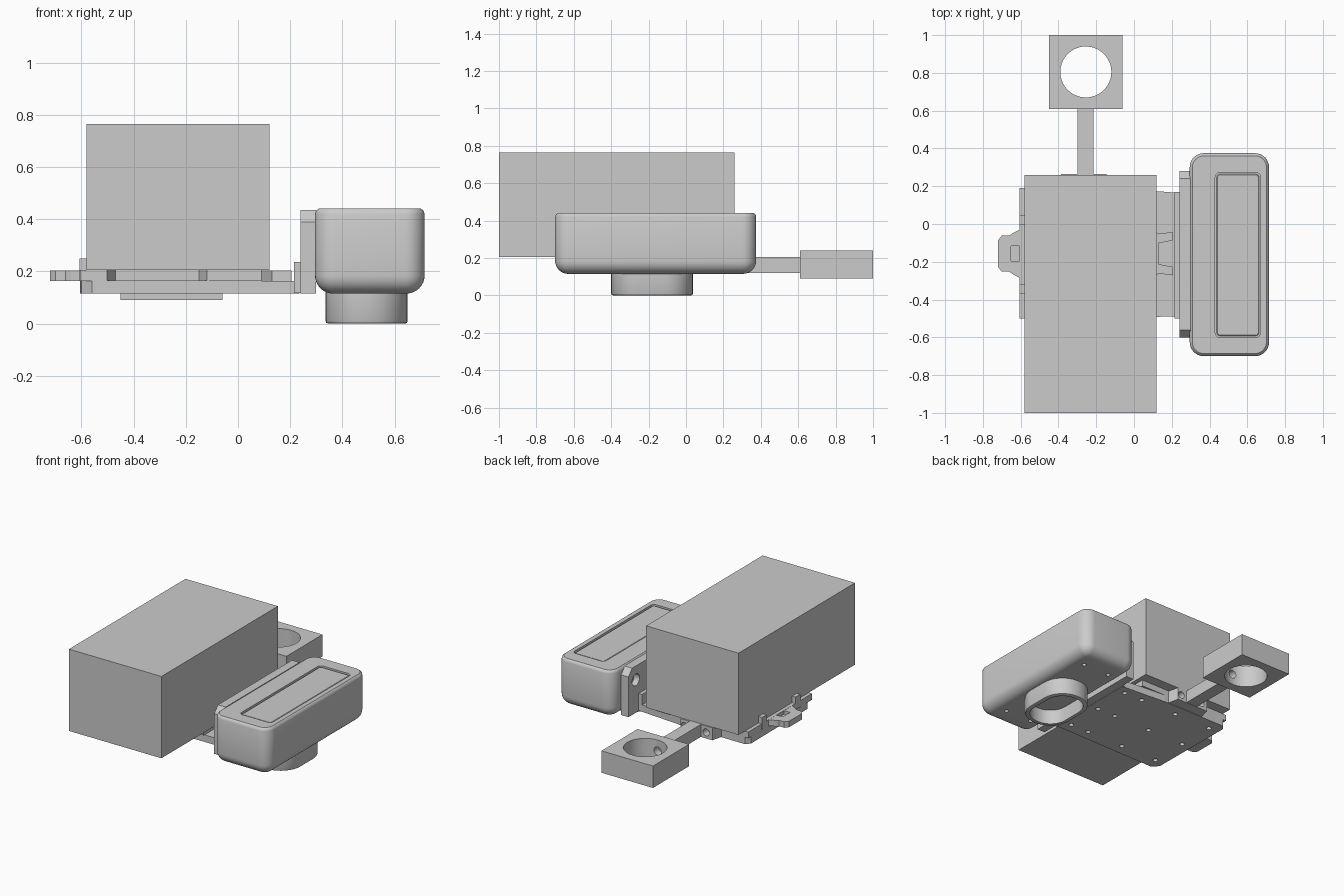
import bpy, bmesh, math
from mathutils import Matrix

old = bpy.data.objects.get("Cube")
if old:
    bpy.data.objects.remove(old, do_unlink=True)

grey = bpy.data.materials.new("plain_grey")
grey.use_nodes = True
COLOUR = (0.6, 0.6, 0.6, 1)
grey.diffuse_color = COLOUR
grey.node_tree.nodes["Principled BSDF"].inputs["Base Color"].default_value = COLOUR


def finish(name, bm):
    bmesh.ops.recalc_face_normals(bm, faces=bm.faces[:])
    mesh = bpy.data.meshes.new(name)
    bm.to_mesh(mesh)
    bm.free()
    mesh.materials.append(grey)
    ob = bpy.data.objects.new(name, mesh)
    bpy.context.collection.objects.link(ob)
    return ob


def box(name, x, y, z):
    """Box from (low, high) pairs on each axis."""
    bm = bmesh.new()
    bmesh.ops.create_cube(bm, size=1)
    for v in bm.verts:
        v.co = [a + (b - a) * (c + 0.5) for (a, b), c in zip((x, y, z), v.co)]
    return finish(name, bm)


def prism(name, outline, z):
    """Outline in x, y raised between two heights."""
    bm = bmesh.new()
    face = bm.faces.new([bm.verts.new((px, py, z[0])) for px, py in outline])
    top = bmesh.ops.extrude_face_region(bm, geom=[face])["geom"]
    for v in top:
        if isinstance(v, bmesh.types.BMVert):
            v.co.z = z[1]
    return finish(name, bm)


def rounded_outline(x, y, r, inset=0, steps=8):
    x0, x1, y0, y1 = x[0] + inset, x[1] - inset, y[0] + inset, y[1] - inset
    r = max(r - inset, 0.008)
    pts = []
    for i, (cx, cy) in enumerate([(x1 - r, y1 - r), (x0 + r, y1 - r), (x0 + r, y0 + r), (x1 - r, y0 + r)]):
        for k in range(steps + 1):
            a = math.pi / 2 * (i + k / steps)
            pts.append((cx + r * math.cos(a), cy + r * math.sin(a)))
    return pts


def loft(name, x, y, r, profile):
    """Rounded rectangle swept through (height, inset) steps."""
    bm = bmesh.new()
    rings = [[bm.verts.new((px, py, z)) for px, py in rounded_outline(x, y, r, inset)]
             for z, inset in profile]
    for a, b in zip(rings, rings[1:]):
        for i in range(len(a)):
            j = (i + 1) % len(a)
            bm.faces.new((a[i], a[j], b[j], b[i]))
    bm.faces.new(rings[0])
    bm.faces.new(rings[-1])
    return finish(name, bm)


def rod(name, centre, r, depth, axis="Z", sides=24):
    bm = bmesh.new()
    turn = {"X": Matrix.Rotation(math.pi / 2, 4, "Y"),
            "Y": Matrix.Rotation(math.pi / 2, 4, "X"), "Z": Matrix()}[axis]
    bmesh.ops.create_cone(bm, cap_ends=True, segments=sides, radius1=r, radius2=r,
                          depth=depth, matrix=Matrix.Translation(centre) @ turn)
    return finish(name, bm)


def cut(ob, *cutters):
    """Carve each cutter out of the part."""
    bpy.context.view_layer.objects.active = ob
    for c in cutters:
        c.hide_render = True
        mod = ob.modifiers.new("cut", "BOOLEAN")
        mod.operation, mod.solver, mod.object = "DIFFERENCE", "EXACT", c
        bpy.ops.object.modifier_apply(modifier=mod.name)
        bpy.data.objects.remove(c, do_unlink=True)


def smooth(ob):
    bpy.ops.object.select_all(action="DESELECT")
    ob.select_set(True)
    bpy.context.view_layer.objects.active = ob
    bpy.ops.object.shade_smooth_by_angle(angle=math.radians(35))


# Large block on top of the plate
box("main_block", (-0.58, 0.12), (-1, 0.26), (0.205, 0.765))

# Mounting plate with screw holes underneath
plate = prism("mounting_plate", [(-0.6, -0.46), (-0.56, -0.5), (0.22, -0.49), (0.235, -0.47),
                                 (0.235, 0.165), (-0.1, 0.19), (-0.58, 0.19), (-0.605, 0.16)],
              (0.115, 0.163))
cut(plate, *[rod("screw_hole", (px, py, 0.115), 0.016, 0.05, sides=16)
             for px in (-0.53, -0.25, 0.03, 0.17) for py in (-0.42, -0.155, 0.11)])

# Raised tray, with a sloping notch in the front edge
tray = box("plate_tray", (-0.605, 0.09), (-0.5, 0.19), (0.163, 0.205))
cut(tray, prism("front_notch", [(-0.51, -0.52), (-0.11, -0.52), (-0.15, -0.42), (-0.47, -0.42)],
                (0.165, 0.22)))
for i, y in enumerate((0.02, -0.345)):
    box(f"edge_clip_{i + 1}", (-0.607, -0.58), (y - 0.025, y + 0.025), (0.163, 0.25))

# Side hooks
MID = -0.157
half = [(-0.59, 0.135), (-0.64, 0.11), (-0.66, 0.095), (-0.7, 0.095), (-0.72, 0.07)]
hook = prism("right_hook", [(x, MID + y) for x, y in half] + [(x, MID - y) for x, y in reversed(half)],
             (0.163, 0.204))
cut(hook, box("hook_slot", (-0.65, -0.55), (MID - 0.04, MID + 0.04), (0.18, 0.22)))
half = [(0.08, 0.14), (0.13, 0.105), (0.205, 0.115), (0.205, 0.07), (0.13, 0.055)]
prism("left_hook", [(x, MID + y) for x, y in half] + [(x, MID - y) for x, y in reversed(half)],
      (0.16, 0.203))

# Rear socket and arm
CX = -0.255
socket = prism("rear_socket", [(CX - 0.15, 0.18), (CX + 0.13, 0.18), (CX + 0.11, 0.265), (CX - 0.13, 0.265)],
               (0.118, 0.203))
cut(socket, *[rod("socket_hole", (CX + s * 0.083, 0.26, 0.16), 0.024, 0.09, "Y") for s in (-1, 1)])
box("rear_arm", (CX - 0.045, CX + 0.04), (0.25, 0.62), (0.12, 0.205))

# Rear ring block with a through hole and a small cross bore
ring = box("ring_block", (-0.45, -0.06), (0.61, 1), (0.09, 0.24))
cut(ring, rod("ring_hole", (CX, 0.805, 0.165), 0.135, 0.4, sides=64),
    rod("cross_bore", (CX, 0.66, 0.165), 0.028, 0.08, "Y"))
smooth(ring)

# Bracket between the plate and the pod
bracket = prism("pod_bracket", [(-0.6, 0.115), (0.28, 0.115), (0.28, 0.39), (0.24, 0.435),
                                (-0.56, 0.435), (-0.6, 0.39)], (0.24, 0.298))
bracket.data.transform(Matrix(((0, 0, 1, 0), (1, 0, 0, 0), (0, 1, 0, 0), (0, 0, 0, 1))))
cut(bracket, *[rod("bracket_hole", (0.25, y, 0.34), 0.04, 0.06, "X") for y in (0.2, -0.52)])
box("bracket_foot", (0.215, 0.245), (-0.5, 0.17), (0.117, 0.235))

# Rounded pod: filleted underside, softened rim, inset lid
R = 0.07
under = [(0.115 + R * (1 - math.sin(a)), R * (1 - math.cos(a)))
         for a in [math.pi / 2 * (1 - i / 8) for i in range(9)]]
pod = loft("pod_body", (0.295, 0.715), (-0.7, 0.375), 0.075,
           under + [(0.42, 0), (0.432, 0.004), (0.44, 0.014)])
lid_x, lid_y = (0.43, 0.67), (-0.6, 0.272)
cut(pod, prism("lid_recess", rounded_outline(lid_x, lid_y, 0.025), (0.424, 0.5)),
    *[rod("pod_screw", (x, y, 0.115), 0.014, 0.04, sides=16) for x in (0.4, 0.6) for y in (-0.55, 0.22)])
smooth(pod)
smooth(loft("pod_lid", lid_x, lid_y, 0.025, [(0.415, 0.008), (0.432, 0.008), (0.435, 0.012)]))

# Hollow foot below the pod
smooth(loft("pod_foot", (0.335, 0.65), (-0.4, 0.037), 0.15,
            [(0.125, 0), (0.01, 0), (0.003, 0.003), (0, 0.01), (0, 0.03), (0.1, 0.03)]))
